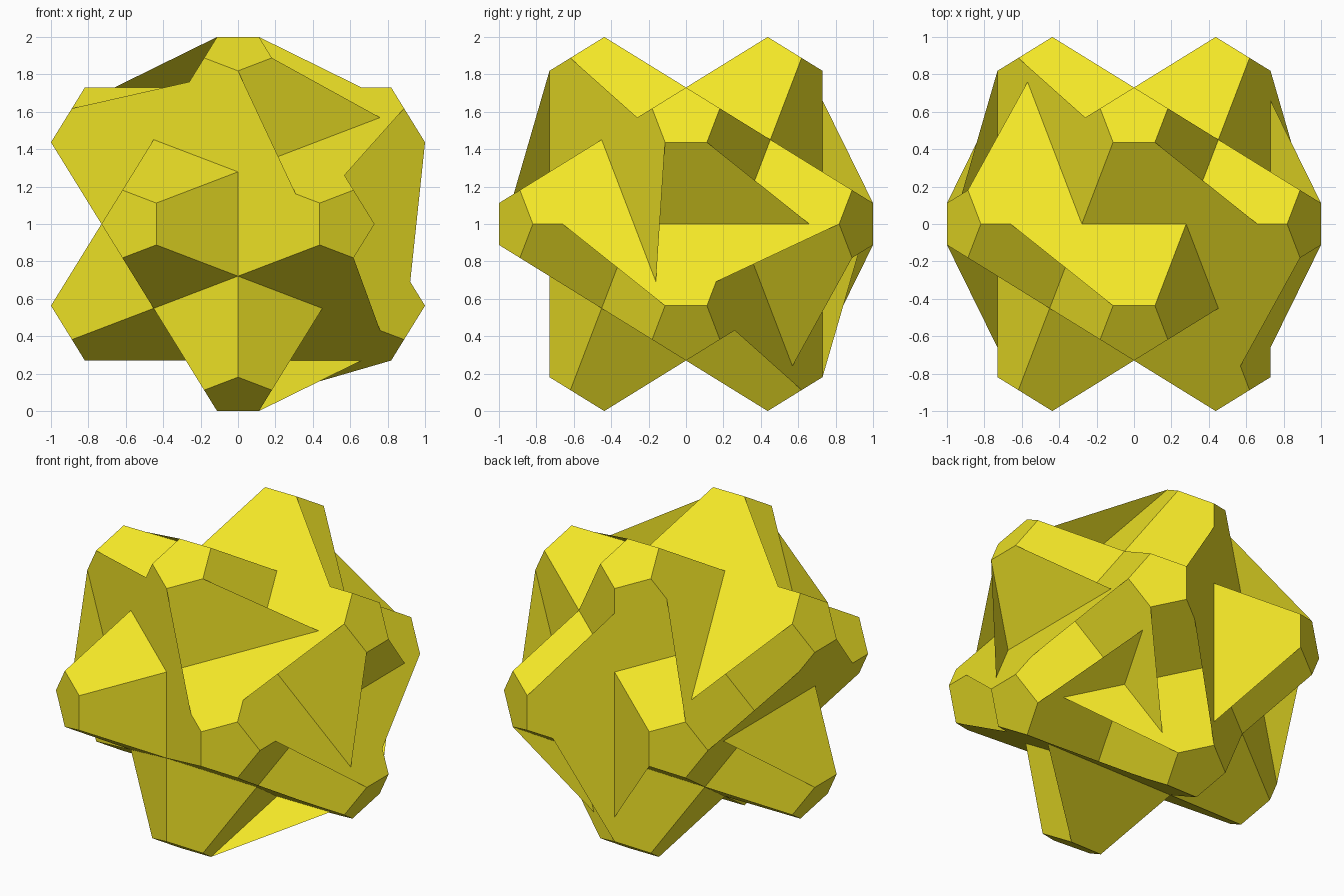
import bpy, bmesh, math
from mathutils import Vector

if "Cube" in bpy.data.objects:
    bpy.data.objects.remove(bpy.data.objects["Cube"])

PHI = (1 + 5 ** 0.5) / 2
SIZE = 0.73                       # scale of the twelve star tips
CUT = 1 - 1 / (PHI * SIZE)        # fraction of each long edge cut off at a tip

# Twelve tip directions (corners of an icosahedron)
TIPS = {}
for i, a in enumerate("-+"):
    for j, b in enumerate("-+"):
        p, q = 2 * i - 1, 2 * j - 1
        TIPS["x" + a + b] = Vector((p * PHI, 0, q))   # sign of x, sign of z
        TIPS["y" + a + b] = Vector((q, p * PHI, 0))   # sign of y, sign of x
        TIPS["z" + a + b] = Vector((0, q, p * PHI))   # sign of z, sign of y

# For every star plane: the tip from which its webs spread to both neighbours
WEB_TIP = {
    "x++": "x+-", "x+-": "y++", "x-+": "y+-", "x--": "x-+",
    "y++": "z-+", "y+-": "y++", "y-+": "x++", "y--": "z+-",
    "z++": "x-+", "z+-": "x++", "z-+": "x+-", "z--": "x+-",
}


def clockwise(points, axis):
    """Keys of points sorted clockwise as seen from outside along axis."""
    n = axis.normalized()
    u = n.orthogonal().normalized()
    v = n.cross(u)
    return sorted(points, key=lambda k: -math.atan2(points[k].dot(v), points[k].dot(u)))


bm = bmesh.new()
corners = {}


def corner(tip, toward):
    """Cut corner on the long edge running from one tip toward another."""
    key = (tip, toward)
    if key not in corners:
        pos = TIPS[tip].lerp(TIPS[toward], CUT) * SIZE
        corners[key] = bm.verts.new(pos + Vector((0, 0, 1)))
    return corners[key]


def add_face(verts, axis):
    a, b, c = (v.co for v in verts[:3])
    if (b - a).cross(c - a).dot(axis) < 0:
        verts = verts[::-1]
    bm.faces.new(verts)


for name, axis in TIPS.items():
    # Star plane: five clipped arms plus two webs beside the web tip
    ring = clockwise({k: t for k, t in TIPS.items() if 0 < t.dot(axis) < 2}, axis)
    start = ring.index(WEB_TIP[name])
    ring = ring[start:] + ring[:start]
    plus = [corner(ring[k], ring[(k + 2) % 5]) for k in range(5)]
    minus = [corner(ring[k], ring[(k + 3) % 5]) for k in range(5)]
    for k in range(5):
        m = (k + 2) % 5
        add_face([plus[k], minus[m], plus[m]], axis)
    for a, b in ((2, 4), (4, 1), (1, 3)):
        add_face([plus[0], plus[a], plus[b]], axis)

    # Small pentagon closing the cut tip
    far = clockwise({k: t for k, t in TIPS.items() if -2 < t.dot(axis) < 0}, axis)
    add_face([corner(name, k) for k in far], axis)

mesh = bpy.data.meshes.new("clipped_star")
bm.to_mesh(mesh)
bm.free()
star = bpy.data.objects.new("clipped_star", mesh)
bpy.context.collection.objects.link(star)

yellow = bpy.data.materials.new("yellow")
yellow.diffuse_color = (0.9, 0.8, 0.02, 1)
yellow.use_nodes = True
yellow.node_tree.nodes["Principled BSDF"].inputs["Base Color"].default_value = yellow.diffuse_color
mesh.materials.append(yellow)
